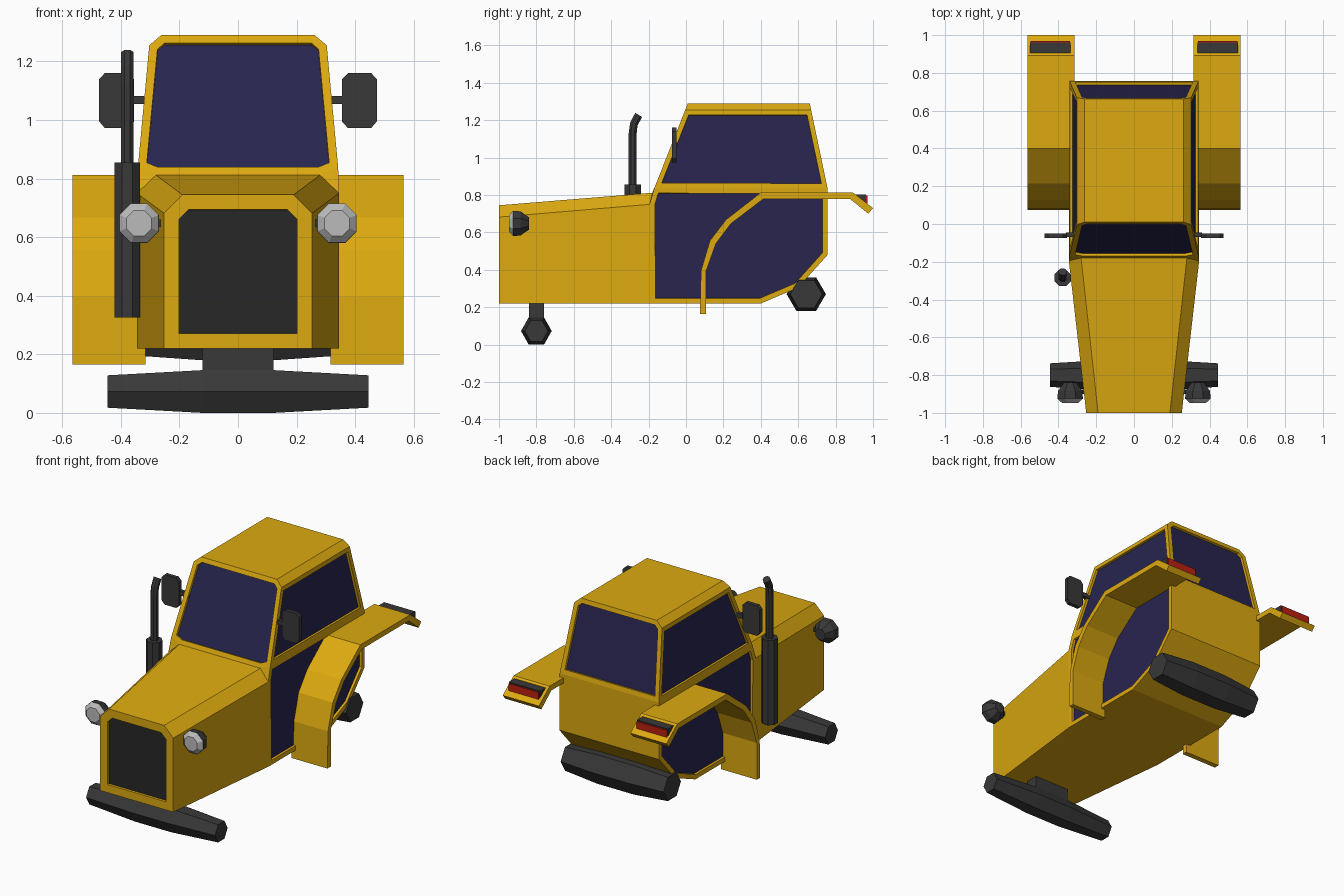
import bpy, bmesh
from math import cos, sin, tau
from mathutils import Vector

if "Cube" in bpy.data.objects:
    bpy.data.objects.remove(bpy.data.objects["Cube"])


def material(name, *rgb):
    m = bpy.data.materials.new(name)
    m.diffuse_color = (*rgb, 1)
    m.use_nodes = True
    m.node_tree.nodes["Principled BSDF"].inputs["Base Color"].default_value = m.diffuse_color
    return m


YELLOW = material("yellow_paint", 0.72, 0.40, 0.005)
GLASS = material("dark_glass", 0.021, 0.018, 0.078)
DARK = material("dark_metal", 0.04, 0.04, 0.04)
GRILLE = material("grille_black", 0.02, 0.02, 0.02)
LENS = material("lens", 0.5, 0.5, 0.5)
RED = material("red_lens", 0.5, 0.015, 0.005)


def finish(name, bm, mats, mirror=False):
    bmesh.ops.recalc_face_normals(bm, faces=bm.faces)
    me = bpy.data.meshes.new(name)
    bm.to_mesh(me)
    bm.free()
    ob = bpy.data.objects.new(name, me)
    bpy.context.collection.objects.link(ob)
    for m in mats:
        me.materials.append(m)
    if mirror:
        ob.modifiers.new("mirror", 'MIRROR')
    return ob


def ring(c, u, v, n=8, phase=0.5):
    c, u, v = Vector(c), Vector(u), Vector(v)
    return [c + u * cos(tau * (i + phase) / n) + v * sin(tau * (i + phase) / n) for i in range(n)]


def loft(name, rings, mat, mirror=False):
    bm = bmesh.new()
    rows = [[bm.verts.new(p) for p in r] for r in rings]
    n = len(rows[0])
    for a, b in zip(rows, rows[1:]):
        for i in range(n):
            bm.faces.new((a[i], a[(i + 1) % n], b[(i + 1) % n], b[i]))
    bm.faces.new(rows[0])
    bm.faces.new(rows[-1])
    return finish(name, bm, [mat], mirror)


def prism_x(name, profile, x0, x1, mat, mirror=False):
    return loft(name, [[(x, y, z) for y, z in profile] for x in (x0, x1)], mat, mirror)


def box(name, lo, hi, mat, mirror=False):
    prof = [(lo[1], lo[2]), (hi[1], lo[2]), (hi[1], hi[2]), (lo[1], hi[2])]
    return prism_x(name, prof, lo[0], hi[0], mat, mirror)


# Hood and cab: half outline, mirrored, with windows and grille inset
P = dict(
    a0=(.253, -1, .22), a1=(.253, -1, .682), a2=(.19, -1, .745),
    b0=(.345, -.19, .22), b1=(.345, -.195, .75), b2=(.28, -.18, .812),
    c=(.342, -.169, .838), d=(.303, -.004, 1.255), e=(.262, .01, 1.29),
    f=(.345, .40, .22), g=(.345, .60, .305), h=(.345, .757, .48),
    r=(.342, .757, .835), k=(.303, .669, 1.255), m=(.262, .662, 1.29))
bm = bmesh.new()
R = {k: bm.verts.new(p) for k, p in P.items()}
L = {k: bm.verts.new((-p[0], p[1], p[2])) for k, p in P.items()}
panels = []


def sides(keys, inset=0):
    for S in (R, L):
        f = bm.faces.new([S[k] for k in keys.split()])
        if inset:
            panels.append((f, inset, 1))


def across(keys, inset=0, mat=0):
    ks = keys.split()
    f = bm.faces.new([R[k] for k in ks] + [L[k] for k in reversed(ks)])
    if inset:
        panels.append((f, inset, mat))


sides("a0 b0 b1 a1")
sides("a1 b1 b2 a2")
sides("b1 c b2")
sides("b0 f g h r c b1", .028)
sides("c r k d", .027)
sides("d k m e")
across("a0 a1 a2", .051, 2)
across("b2 c d e", .029, 1)
across("r k m", .029, 1)
for strip in ("a2 b2", "e m", "a0 b0", "b0 f", "f g", "g h", "h r"):
    across(strip)
bmesh.ops.recalc_face_normals(bm, faces=bm.faces)
for f, width, mat in panels:
    bmesh.ops.inset_individual(bm, faces=[f], thickness=width, use_even_offset=True)
    # step the panel straight back to give the frame a crisp edge
    bmesh.ops.inset_individual(bm, faces=[f], thickness=.0005, depth=-.015, use_even_offset=True)
    f.material_index = mat
finish("cab_and_hood", bm, [YELLOW, GLASS, GRILLE])

# Rear fenders
fender = [(.075, .165), (.08, .395), (.128, .556), (.214, .668), (.40, .813), (.893, .813), (1, .73),
          (.975, .70), (.876, .78), (.415, .78), (.24, .647), (.16, .54), (.108, .395), (.108, .165)]
prism_x("fenders", fender, .316, .565, YELLOW, True)

# Tail lights: wedge housing with a red rear plate
prism_x("tail_light_housings", [(.905, .803), (.962, .803), (.962, .755)], .335, .55, DARK, True)
box("tail_light_lenses", (.338, .955, .748), (.547, .97, .797), RED, True)

# Axles: tapered hexagonal beams
def axle(name, y, z, ry, rz, half, flat, end):
    loft(name, [ring((x, y, z), (0, ry * s, 0), (0, 0, rz * s), 6, 0)
                for x, s in ((-half, end), (-flat, 1), (flat, 1), (half, end))], DARK)


axle("front_axle", -.8, .073, .082, .084, .445, .125, .76)
axle("rear_axle", .643, .27, .105, .104, .355, .125, .82)
box("front_axle_mount", (-.122, -.84, .12), (.122, -.76, .23), DARK)

# Exhaust: muffler and bent pipe
EX, EY = -.378, -.285
loft("muffler", [ring((EX, EY, z), (.047, 0, 0), (0, .047, 0)) for z in (.325, .855)], DARK)
loft("exhaust_pipe", [ring((EX, y, z), (.023, 0, 0), (0, .023 * c, -.023 * s))
                      for y, z, c, s in ((EY, .84, 1, 0), (EY, 1.13, 1, 0), (EY + .006, 1.18, .93, .36),
                                         (EY + .032, 1.228, .85, .53))], DARK)

# Headlights: octagonal housing, pale lens and short bracket
def lamp(name, steps, mat):
    loft(name, [ring((.338, y, .648), (r, 0, 0), (0, 0, r)) for y, r in steps], mat, True)


lamp("headlight_housings", ((-.925, .073), (-.885, .07), (-.84, .036)), DARK)
lamp("headlight_lenses", ((-.947, .047), (-.925, .0725)), LENS)
box("headlight_brackets", (.24, -.90, .635), (.30, -.875, .66), DARK, True)

# Side mirrors: chamfered plates on arms
plate = [(.375, .973), (.455, .973), (.474, .995), (.474, 1.14), (.455, 1.16), (.375, 1.16),
         (.355, 1.14), (.355, .995)]
loft("side_mirrors", [[(x, y, z) for x, z in plate] for y in (-.075, -.05)], DARK, True)
box("mirror_arms", (.29, -.07, 1.055), (.36, -.045, 1.082), DARK, True)
